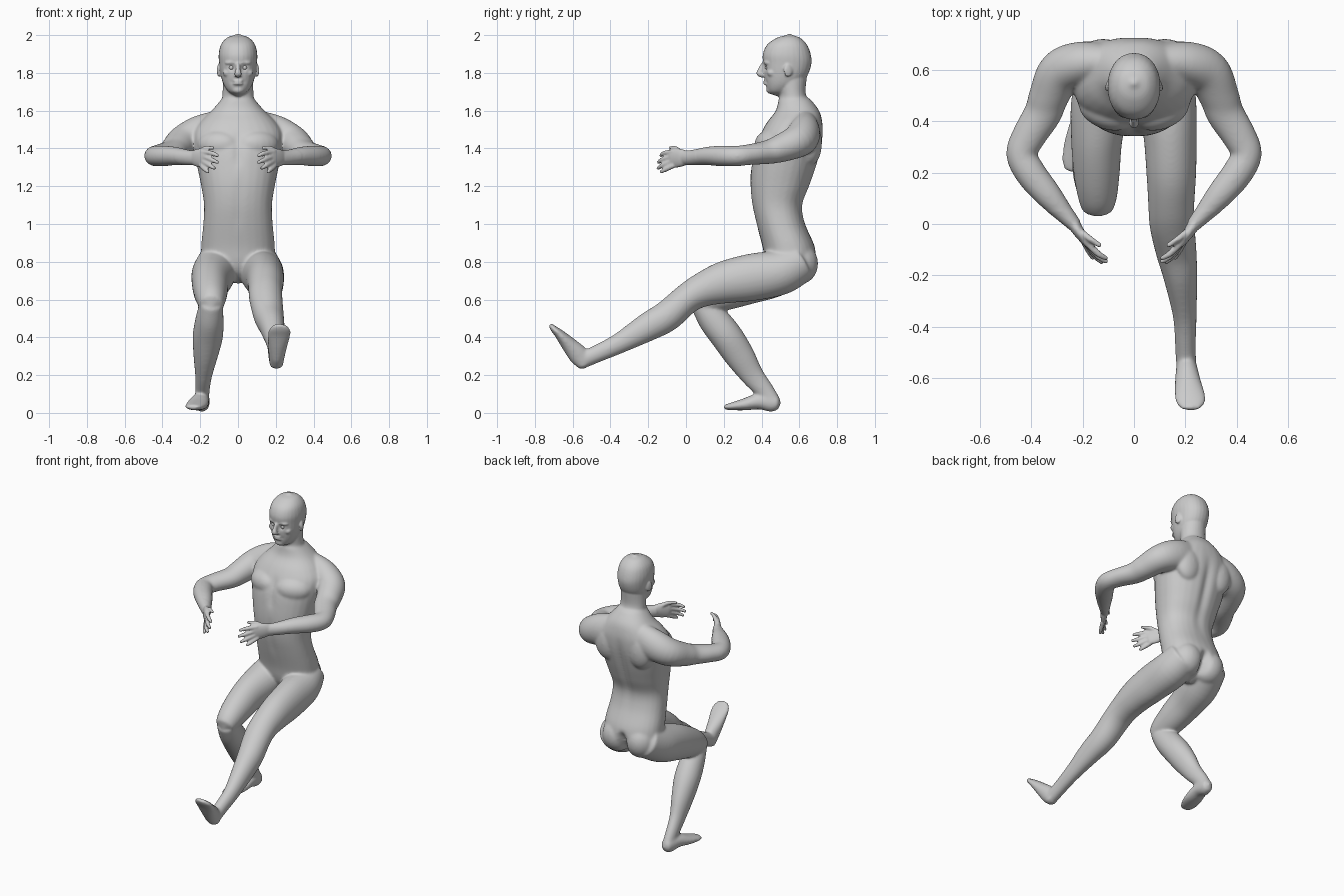
import bpy, bmesh, math
from mathutils import Vector, Matrix

bm = bmesh.new()


def spline(rows, steps=5):
    """Catmull-Rom interpolation through rows of numbers."""
    out = []
    for i in range(len(rows) - 1):
        p0, p1, p2, p3 = (rows[max(0, min(len(rows) - 1, i + k))] for k in (-1, 0, 1, 2))
        for s in range(steps):
            t = s / steps
            out.append([0.5 * (2 * b + (c - a) * t + (2 * a - 5 * b + 4 * c - d) * t * t
                               + (3 * b - a - 3 * c + d) * t ** 3)
                        for a, b, c, d in zip(p0, p1, p2, p3)])
    out.append(list(rows[-1]))
    return out


def tube(rows, side=(1, 0, 0), flat=False, power=2.0, mirror=1, n=28):
    """Closed loft; rows are x, y, z, half-size along side, half-size across."""
    rows = [(r[0] * mirror, *r[1:]) for r in rows]
    pts = spline(rows)
    cen = [Vector(p[:3]) for p in pts]
    rings = []
    for i, p in enumerate(pts):
        t = (cen[min(i + 1, len(cen) - 1)] - cen[max(i - 1, 0)]).normalized()
        if flat:
            t = Vector((0, 0, 1))
        a = Vector(side)
        a = (a - t * a.dot(t)).normalized()
        b = t.cross(a)
        ring = []
        for k in range(n):
            c, s = math.cos(2 * math.pi * k / n), math.sin(2 * math.pi * k / n)
            c = math.copysign(abs(c) ** (2 / power), c)
            s = math.copysign(abs(s) ** (2 / power), s)
            ring.append(bm.verts.new(cen[i] + a * c * p[3] + b * s * p[4]))
        rings.append(ring)
        if i in (0, len(pts) - 1):
            sign = -1 if i == 0 else 1
            tip = bm.verts.new(cen[i] + t * sign * 0.5 * min(p[3], p[4]))
            rings.append([tip]) if i else rings.insert(0, [tip])
    for r0, r1 in zip(rings, rings[1:]):
        for k in range(n):
            q = [r0[k % len(r0)], r0[(k + 1) % len(r0)], r1[(k + 1) % len(r1)], r1[k % len(r1)]]
            bm.faces.new(list(dict.fromkeys(q)))


def blob(c, s, rot=0):
    m = Matrix.Translation(c) @ Matrix.Rotation(rot, 4, 'Z') @ Matrix.Diagonal((*s, 1))
    bmesh.ops.create_uvsphere(bm, u_segments=20, v_segments=14, radius=1, matrix=m)


def slices(rows, power):
    """Horizontal sections: z, front y, back y, half width."""
    tube([(0, (f + b) / 2, z, w, (b - f) / 2) for z, f, b, w in rows], flat=True, power=power)


# torso
slices([(.71, .48, .60, .06), (.75, .44, .66, .14), (.80, .42, .69, .19), (.88, .405, .682, .195),
        (1.0, .373, .632, .184), (1.1, .35, .618, .180), (1.2, .34, .655, .195),
        (1.3, .345, .69, .215), (1.4, .36, .717, .232), (1.48, .395, .726, .235),
        (1.54, .43, .722, .20), (1.60, .475, .705, .14), (1.66, .49, .66, .088)], 2.25)
# neck and head
slices([(1.56, .48, .70, .11), (1.63, .488, .665, .09), (1.69, .495, .634, .082),
        (1.78, .47, .64, .08)], 2)
slices([(1.69, .445, .53, .035), (1.705, .432, .56, .055), (1.74, .422, .605, .077),
        (1.79, .413, .645, .092), (1.85, .408, .664, .10), (1.90, .407, .66, .102),
        (1.95, .43, .64, .09), (1.985, .48, .605, .06), (1.998, .525, .57, .025)], 2.15)
# nose, lips, chin
tube([(0, .408, 1.845, .011, .012), (0, .394, 1.815, .013, .014), (0, .389, 1.797, .019, .016),
      (0, .408, 1.785, .018, .012)])
for z in (1.757, 1.743):
    blob((0, .424, z), (.028, .015, .007))
blob((0, .448, 1.71), (.032, .024, .022))

for s in (1, -1):
    # brow, cheek, ear
    blob((s * .035, .428, 1.853), (.036, .018, .011), s * .25)
    blob((s * .055, .455, 1.80), (.026, .026, .022))
    blob((s * .102, .54, 1.812), (.008, .024, .034), s * .3)
    # chest muscle, shoulder blade, buttock
    blob((s * .105, .44, 1.42), (.115, .072, .075), s * .35)
    blob((s * .12, .66, 1.43), (.09, .06, .12))
    blob((s * .085, .60, .79), (.10, .10, .11))
    # arm
    tube([(.09, .63, 1.505, .10, .07), (.20, .625, 1.475, .10, .085), (.285, .59, 1.438, .088, .088),
          (.33, .50, 1.40, .074, .078), (.355, .43, 1.38, .063, .073), (.41, .34, 1.368, .055, .066),
          (.437, .27, 1.36, .054, .06), (.40, .195, 1.36, .055, .06), (.335, .115, 1.36, .049, .053),
          (.27, .04, 1.352, .041, .037), (.23, -.005, 1.35, .038, .027)], (0, 0, 1), mirror=s)
    # palm
    tube([(.24, .01, 1.35, .036, .025), (.215, -.03, 1.35, .048, .022),
          (.185, -.07, 1.346, .05, .017), (.175, -.083, 1.343, .046, .012)], (0, 0, 1), mirror=s)
    # fingers and thumb
    for base, mid, tip in (((.19, -.065, 1.382), (.14, -.115, 1.375), (.105, -.135, 1.36)),
                           ((.185, -.07, 1.358), (.14, -.125, 1.34), (.105, -.148, 1.325)),
                           ((.187, -.07, 1.333), (.15, -.125, 1.31), (.122, -.15, 1.293)),
                           ((.195, -.065, 1.31), (.175, -.105, 1.29), (.158, -.135, 1.275)),
                           ((.22, -.02, 1.37), (.175, -.055, 1.40), (.13, -.085, 1.403))):
        tube([(*base, .014, .014), (*mid, .0125, .0125), (*tip, .009, .009)], (0, 0, 1),
             mirror=s, n=12)

# extended leg
tube([(.10, .60, .80, .11, .11), (.125, .50, .745, .115, .12), (.14, .35, .718, .104, .125),
      (.145, .20, .69, .097, .112), (.145, .08, .648, .09, .09), (.148, 0, .60, .088, .08),
      (.163, -.1, .513, .08, .082), (.18, -.2, .456, .067, .076), (.197, -.35, .37, .047, .055),
      (.20, -.46, .318, .041, .047), (.202, -.535, .285, .04, .045)])
tube([(.203, -.538, .248, .035, .033), (.205, -.565, .30, .042, .053), (.21, -.618, .36, .052, .042),
      (.218, -.67, .417, .061, .026), (.222, -.70, .445, .055, .018), (.224, -.718, .466, .036, .011)])
# bent leg: thigh, shin, foot
tube([(-.10, .60, .80, .11, .11), (-.13, .47, .735, .115, .12), (-.145, .33, .69, .10, .115),
      (-.145, .20, .64, .09, .10), (-.142, .11, .602, .077, .08), (-.142, .06, .572, .062, .058)])
tube([(-.142, .075, .58, .06, .055), (-.15, .14, .50, .074, .08), (-.16, .215, .405, .08, .085),
      (-.172, .285, .30, .064, .079), (-.182, .35, .20, .045, .062), (-.188, .415, .12, .038, .05),
      (-.188, .45, .07, .036, .045)])
tube([(-.185, .488, .052, .034, .036), (-.19, .455, .055, .041, .05), (-.20, .39, .062, .049, .044),
      (-.215, .31, .045, .058, .032), (-.232, .24, .034, .05, .02), (-.24, .205, .03, .032, .013)])

# fuse all parts into one smooth skin
bmesh.ops.recalc_face_normals(bm, faces=bm.faces)
me = bpy.data.meshes.new("body")
bm.to_mesh(me)
bm.free()
body = bpy.data.objects.new("body", me)
bpy.context.collection.objects.link(body)
bpy.context.view_layer.objects.active = body
body.select_set(True)
rm = body.modifiers.new("fuse", 'REMESH')
rm.mode = 'VOXEL'
rm.voxel_size = .0062
bpy.ops.object.modifier_apply(modifier="fuse")

# sculpted grooves: x width, y, y range, z, z range, y push
grooves = [(.025, .70, .10, 1.25, .22, -.016), (.022, .70, .10, .77, .07, -.045),
           (.02, .36, .07, 1.40, .09, .012), (.02, .35, .06, 1.10, .12, .005)]
# eye sockets and mouth corners: point, radius, y push
dents = [((.035, .41, 1.828), .017, .014), ((.034, .42, 1.75), .012, .004)]
soft = body.vertex_groups.new(name="soft")
for v in body.data.vertices:
    c = v.co
    push = 0
    for wx, y, ry, z, rz, d in grooves:
        push += d * math.exp(-(c.x / wx) ** 2 - ((c.y - y) / ry) ** 2 - ((c.z - z) / rz) ** 4)
    for p, r, d in dents:
        push += d * math.exp(-(Vector((abs(c.x), c.y, c.z)) - Vector(p)).length_squared / r ** 2)
    hand = c.z > 1 and c.y < .05
    fade = min(1, max(0, (1.72 - c.z) / .06))
    if not hand and fade > 0:
        soft.add([v.index], fade, 'REPLACE')
    v.co.y += push

for name, group, count in (("blend", "soft", 22), ("polish", "", 2)):
    sm = body.modifiers.new(name, 'SMOOTH')
    sm.factor = .5
    sm.iterations = count
    sm.vertex_group = group
    bpy.ops.object.modifier_apply(modifier=name)
bpy.ops.object.shade_smooth()

# eyes
for s in (1, -1):
    bpy.ops.mesh.primitive_uv_sphere_add(segments=20, ring_count=12, radius=.013,
                                         location=(s * .035, .432, 1.828))
    bpy.context.object.name = "eye"
    bpy.ops.object.shade_smooth()
